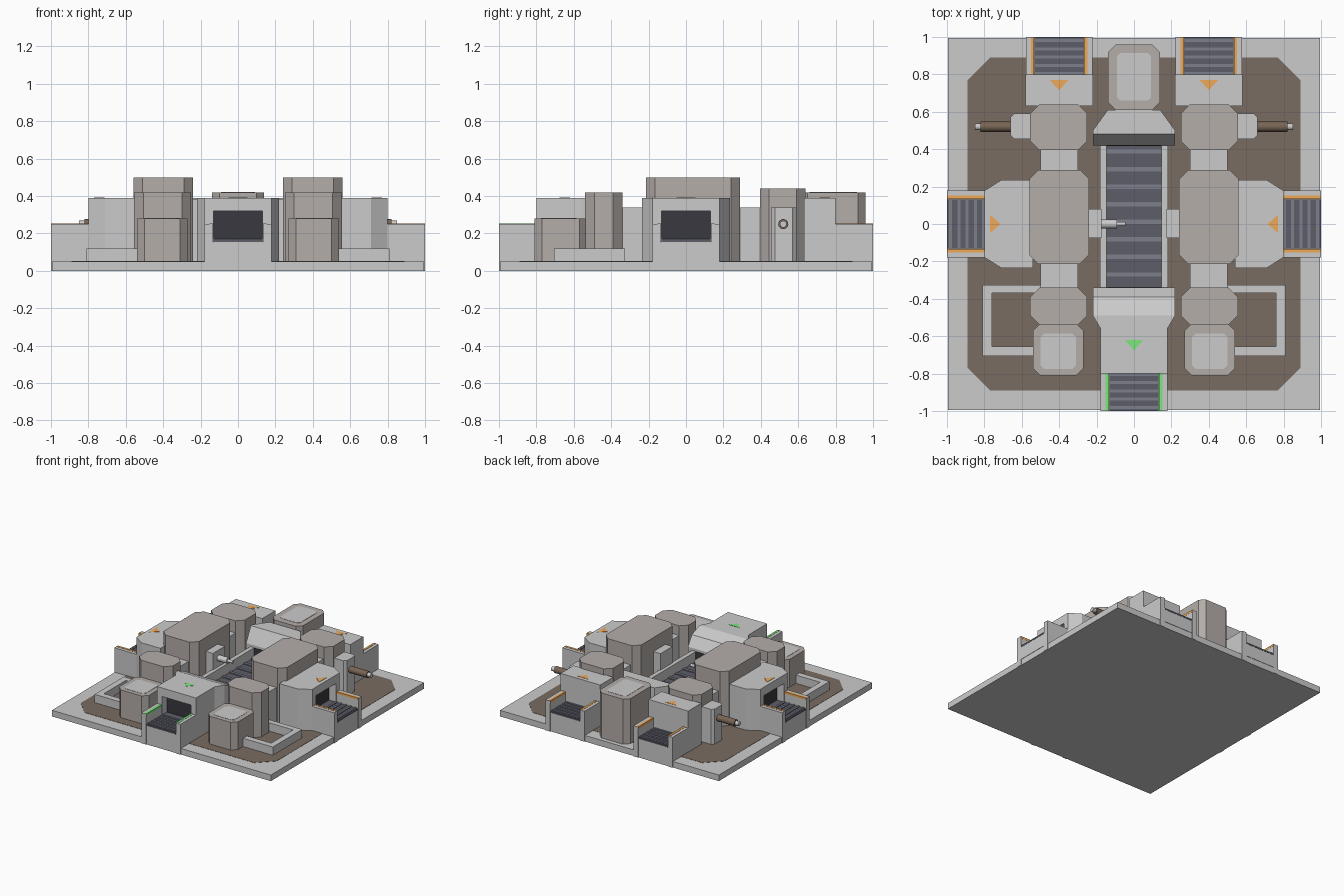
import bpy, bmesh
from math import pi
from mathutils import Matrix, Vector

if "Cube" in bpy.data.objects:
    bpy.data.objects.remove(bpy.data.objects["Cube"])

COLORS = {
    "stone": (0.46, 0.42, 0.40, 1), "soil": (0.19, 0.15, 0.12, 1),
    "belt": (0.11, 0.11, 0.14, 1), "slat": (0.20, 0.21, 0.26, 1),
    "dark": (0.04, 0.04, 0.05, 1), "orange": (0.85, 0.40, 0.10, 1),
    "green": (0.20, 0.80, 0.20, 1), "bronze": (0.19, 0.13, 0.09, 1),
}
MATS = {}
for key, col in COLORS.items():
    MATS[key] = bpy.data.materials.new(key)
    MATS[key].diffuse_color = col


def finish(name, bm, mat=None, xf=None):
    if xf:
        bm.transform(xf)
    bmesh.ops.recalc_face_normals(bm, faces=bm.faces)
    mesh = bpy.data.meshes.new(name)
    bm.to_mesh(mesh)
    bm.free()
    ob = bpy.data.objects.new(name, mesh)
    bpy.context.collection.objects.link(ob)
    if mat:
        mesh.materials.append(MATS[mat])
    return ob


def extrude(name, pts, vec, mat=None, xf=None):
    """Closed outline of 3D points swept along vec."""
    bm = bmesh.new()
    face = bm.faces.new([bm.verts.new(p) for p in pts])
    new = bmesh.ops.extrude_face_region(bm, geom=[face])["geom"]
    bmesh.ops.translate(bm, vec=vec, verts=[v for v in new if isinstance(v, bmesh.types.BMVert)])
    return finish(name, bm, mat, xf)


def prism(name, pts, z0, z1, mat=None, xf=None):
    return extrude(name, [(x, y, z0) for x, y in pts], Vector((0, 0, z1 - z0)), mat, xf)


def box(name, x0, x1, y0, y1, z0, z1, mat=None, xf=None):
    return prism(name, [(x0, y0), (x1, y0), (x1, y1), (x0, y1)], z0, z1, mat, xf)


def octagon(x0, x1, y0, y1, c):
    return [(x0 + c, y0), (x1 - c, y0), (x1, y0 + c), (x1, y1 - c),
            (x1 - c, y1), (x0 + c, y1), (x0, y1 - c), (x0, y0 + c)]


def rod(name, x0, x1, y, z, r, mat=None):
    bm = bmesh.new()
    bmesh.ops.create_cone(bm, cap_ends=True, segments=16, radius1=r, radius2=r, depth=abs(x1 - x0))
    xf = Matrix.Translation(((x0 + x1) / 2, y, z)) @ Matrix.Rotation(pi / 2, 4, 'Y')
    ob = finish(name, bm, mat, xf)
    for p in ob.data.polygons:
        p.use_smooth = len(p.vertices) == 4
    return ob


def port(name, hood, xf, trim, marker):
    """Belt port, built facing -y and then placed by xf."""
    ob = prism(name + "_hood", hood, 0.05, 0.39, None, xf)
    cut = box(name + "_cutter", -0.132, 0.132, -0.9, -0.73, 0.165, 0.32, None, xf)
    cut.hide_render = True
    cut.hide_set(True)
    mod = ob.modifiers.new("opening", 'BOOLEAN')
    mod.operation, mod.solver, mod.object = 'DIFFERENCE', 'EXACT', cut
    box(name + "_shadow", -0.132, 0.132, -0.735, -0.731, 0.165, 0.32, "dark", xf)
    # belt bed, side walls, trim strips
    box(name + "_bed", -0.135, 0.135, -0.998, -0.8, 0.05, 0.155, None, xf)
    box(name + "_belt", -0.132, 0.132, -1.0, -0.735, 0.155, 0.167, "belt", xf)
    for i in range(5):
        y = -0.98 + i * 0.044
        box(name + "_slat", -0.13, 0.13, y - 0.008, y + 0.008, 0.165, 0.174, "slat", xf)
    for s in (-1, 1):
        box(name + "_wall", s * 0.135, s * 0.178, -1.0, -0.8, 0, 0.25, None, xf)
        box(name + "_trim", s * 0.134, s * 0.152, -0.999, -0.8, 0.235, 0.252, trim, xf)
    prism(name + "_marker", marker, 0.388, 0.392, trim, xf)


# base slab and inlaid floor
box("base", -0.995, 0.995, -0.995, 0.995, 0, 0.05)
prism("floor_inlay", octagon(-0.89, 0.89, -0.89, 0.89, 0.12), 0.045, 0.052, "soil")

# mirrored tower rows, connectors, pipes and corner rails
for s, side in ((-1, "left"), (1, "right")):
    flip = Matrix.Scale(s, 4, (1, 0, 0))
    for name, x0, x1, y0, y1, c, h in (
            ("main_tower", 0.24, 0.56, -0.215, 0.29, 0.05, 0.50),
            ("middle_tower", 0.25, 0.555, -0.54, -0.34, 0.05, 0.42),
            ("front_tower", 0.27, 0.54, -0.81, -0.53, 0.04, 0.28),
            ("rear_tower", 0.25, 0.555, 0.395, 0.64, 0.05, 0.44)):
        prism(f"{side}_{name}", octagon(x0, x1, y0, y1, c), 0.05, h, "stone", flip)
    prism(side + "_tower_panel", octagon(0.31, 0.50, -0.775, -0.585, 0.02), 0.27, 0.282, None, flip)
    for y0, y1 in ((-0.36, -0.20), (0.27, 0.41)):
        box(side + "_connector", 0.30, 0.50, y0, y1, 0.05, 0.34, None, flip)
    # sensor post beside the main belt
    box(side + "_belt_post", 0.175, 0.245, -0.075, 0.08, 0.05, 0.385, None, flip)
    # exhaust block and pipe
    prism(side + "_pipe_block", octagon(0.53, 0.66, 0.455, 0.59, 0.02), 0.05, 0.34, None, flip)
    rod(side + "_pipe", s * 0.65, s * 0.82, 0.52, 0.25, 0.027, "bronze")
    rod(side + "_pipe_tip", s * 0.81, s * 0.85, 0.52, 0.25, 0.018)
    # low rail around the front corner
    prism(side + "_corner_rail", [(0.48, -0.705), (0.81, -0.705), (0.81, -0.325), (0.48, -0.325),
                                  (0.48, -0.37), (0.76, -0.37), (0.76, -0.655), (0.48, -0.655)],
          0.05, 0.12, None, flip)

# rear centre tower
prism("rear_centre_tower", octagon(-0.138, 0.138, 0.61, 0.96, 0.04), 0.05, 0.42, "stone")
prism("rear_centre_panel", octagon(-0.092, 0.092, 0.66, 0.915, 0.02), 0.41, 0.422)

# main belt down the middle
box("main_belt_bed", -0.15, 0.15, -0.35, 0.43, 0.05, 0.155)
box("main_belt", -0.15, 0.15, -0.35, 0.43, 0.155, 0.167, "belt")
for i in range(8):
    y = -0.27 + i * 0.094
    box("main_belt_slat", -0.147, 0.147, y - 0.012, y + 0.012, 0.165, 0.175, "slat")
for s in (-1, 1):
    box("main_belt_wall", s * 0.148, s * 0.183, -0.35, 0.43, 0.05, 0.25)
rod("sensor_arm", -0.19, -0.09, 0, 0.32, 0.024)
rod("sensor_tip", -0.10, -0.045, 0, 0.32, 0.012)

# sloped hoods at both ends of the main belt
W = Vector((0.44, 0, 0))
extrude("front_belt_hood", [(-0.22, y, z) for y, z in (
    (-0.49, 0.05), (-0.49, 0.39), (-0.39, 0.35), (-0.34, 0.27), (-0.34, 0.05))], W)
extrude("rear_belt_hood", [(-0.22, y, z) for y, z in (
    (0.50, 0.05), (0.50, 0.39), (0.48, 0.39), (0.42, 0.27), (0.42, 0.05))], W)
prism("rear_hood_taper", [(-0.22, 0.50), (0.22, 0.50), (0.14, 0.61), (-0.14, 0.61)], 0.05, 0.39)
for y in (-0.34, 0.42):
    box("main_belt_shadow", -0.148, 0.148, y - 0.003, y + 0.003, 0.167, 0.25, "dark")

# five ports: one output in front, inputs on the sides and at the back
arrow_in = [(-0.05, -0.77), (0.05, -0.77), (0, -0.715)]
arrow_out = [(-0.05, -0.62), (0.05, -0.62), (0, -0.675)]
front_hood = [(-0.178, -0.8), (0.178, -0.8), (0.178, -0.56), (0.22, -0.49), (-0.22, -0.49), (-0.178, -0.56)]
side_hood = [(-0.178, -0.8), (0.178, -0.8), (0.235, -0.71), (0.235, -0.54), (-0.235, -0.54), (-0.235, -0.71)]
back_hood = [(-0.18, -0.8), (0.18, -0.8), (0.18, -0.63), (-0.18, -0.63)]
port("front_port", front_hood, Matrix.Identity(4), "green", arrow_out)
for s, side in ((-1, "left"), (1, "right")):
    port(side + "_port", side_hood, Matrix.Rotation(s * pi / 2, 4, 'Z'), "orange", arrow_in)
    port(side + "_back_port", back_hood,
         Matrix.Translation((s * 0.4, 0, 0)) @ Matrix.Rotation(pi, 4, 'Z'), "orange", arrow_in)

for m in bpy.data.materials:
    if m.users and not m.is_grease_pencil:
        m.use_nodes = True
        m.node_tree.nodes["Principled BSDF"].inputs["Base Color"].default_value = m.diffuse_color
